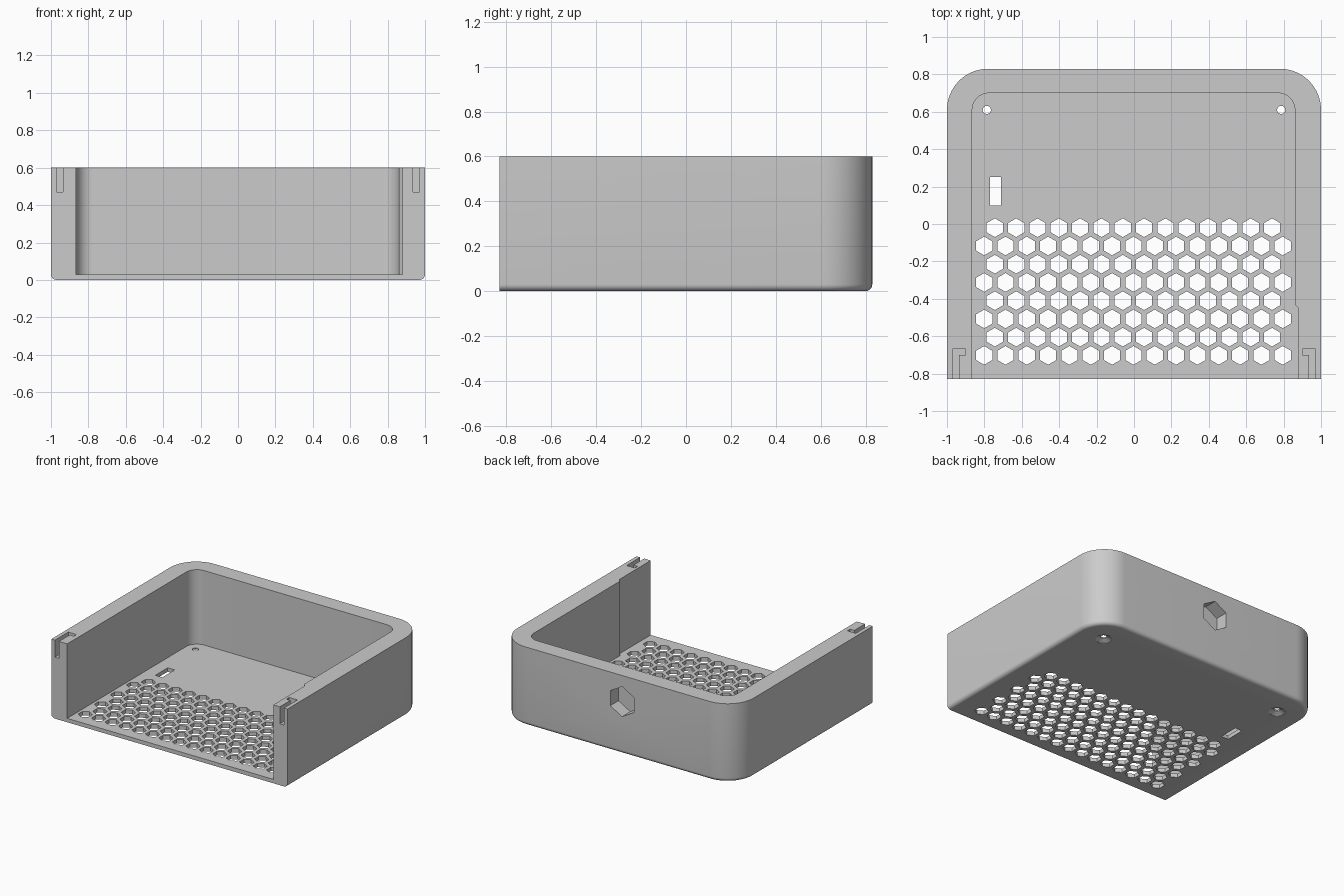
import bpy, bmesh
from math import sin, cos, pi
from mathutils import Matrix

cube = bpy.data.objects.get("Cube")
if cube:
    bpy.data.objects.remove(cube, do_unlink=True)

grey = bpy.data.materials.new("plain_grey")
grey.use_nodes = True
grey.diffuse_color = (0.6, 0.6, 0.6, 1)
grey.node_tree.nodes["Principled BSDF"].inputs["Base Color"].default_value = (0.6, 0.6, 0.6, 1)


def circle(x, y, r, n, start=0.0):
    return [(x + r * cos(start + 2 * pi * i / n), y + r * sin(start + 2 * pi * i / n)) for i in range(n)]


def arc(x, y, r, a0, a1, n=16):
    return [(x + r * cos(a0 + (a1 - a0) * i / n), y + r * sin(a0 + (a1 - a0) * i / n)) for i in range(n + 1)]


def loft(bm, layers):
    """Closed solid through a stack of (outline, z) layers."""
    rings = [[bm.verts.new((x, y, z)) for x, y in pts] for pts, z in layers]
    n = len(rings[0])
    for low, high in zip(rings, rings[1:]):
        for i in range(n):
            j = (i + 1) % n
            bm.faces.new((low[i], low[j], high[j], high[i]))
    bm.faces.new(rings[0][::-1])
    bm.faces.new(rings[-1])


def prism(bm, pts, z0, z1):
    loft(bm, [(pts, z0), (pts, z1)])


def make(name, bm):
    bmesh.ops.recalc_face_normals(bm, faces=bm.faces[:])
    mesh = bpy.data.meshes.new(name)
    bm.to_mesh(mesh)
    bm.free()
    obj = bpy.data.objects.new(name, mesh)
    mesh.materials.append(grey)
    bpy.context.collection.objects.link(obj)
    return obj


# Outer shell: rounded back corners and a rounded lower edge, square at the front
def shell_outline(inset):
    w, b, r = 1 - inset, 0.83 - inset, 0.22 - inset
    return ([(-w, -0.83), (w, -0.83)] + arc(w - r, b - r, r, 0, pi / 2)
            + arc(r - w, b - r, r, pi / 2, pi))


FILLET = 0.03
layers = []
for k in range(7):
    a = pi / 2 * k / 6
    layers.append((shell_outline(FILLET * (1 - sin(a))), FILLET * (1 - cos(a))))
layers.append((shell_outline(0), 0.6))
bm = bmesh.new()
loft(bm, layers)
tray = make("tray_body", bm)

cutters = []

# Cavity, open at the front, with a thinner front section in one wall
bm = bmesh.new()
prism(bm, [(-0.865, -1), (0.88, -1), (0.88, -0.45), (0.86, -0.43)]
      + arc(0.77, 0.61, 0.09, 0, pi / 2) + arc(-0.775, 0.61, 0.09, pi / 2, pi), 0.03, 0.8)
cutters.append(make("cavity_cutter", bm))

# Floor openings: vent grid, cable slot and countersunk screw holes
bm = bmesh.new()
PITCH = 0.114
for row in range(8):
    count = 14 + row % 2
    for col in range(count):
        x = (col - (count - 1) / 2) * PITCH - 0.003
        prism(bm, circle(x, -0.02 - row * 0.0975, 0.05, 6, pi / 2), -0.1, 0.1)
prism(bm, [(-0.77, 0.1), (-0.71, 0.1), (-0.71, 0.25), (-0.77, 0.25)], -0.1, 0.1)
for side in (-1, 1):
    wide = circle(side * 0.787, 0.61, 0.058, 32)
    narrow = circle(side * 0.787, 0.61, 0.022, 32)
    loft(bm, [(wide, -0.1), (wide, 0.002), (narrow, 0.02), (narrow, 0.1)])
cutters.append(make("floor_cutter", bm))

# L-shaped panel slots in the wall ends
bm = bmesh.new()
for s in (-1, 1):
    prism(bm, [(s * x, y) for x, y in ((0.97, -1), (0.97, -0.667), (0.9, -0.667),
                                       (0.9, -0.7), (0.935, -0.7), (0.935, -1))], 0.47, 0.8)
cutters.append(make("slot_cutter", bm))

# Hexagonal recess in the back wall
bm = bmesh.new()
prism(bm, circle(-0.04, 0.4, 0.115, 6, pi / 2), -1, -0.73)
bmesh.ops.transform(bm, matrix=Matrix.Rotation(pi / 2, 4, "X"), verts=bm.verts[:])
cutters.append(make("recess_cutter", bm))

# Cut everything out and tidy up
bpy.ops.object.select_all(action="DESELECT")
bpy.context.view_layer.objects.active = tray
tray.select_set(True)
for cutter in cutters:
    cutter.hide_render = True
    mod = tray.modifiers.new(cutter.name, "BOOLEAN")
    mod.operation = "DIFFERENCE"
    mod.solver = "EXACT"
    mod.object = cutter
    bpy.ops.object.modifier_apply(modifier=mod.name)
    bpy.data.objects.remove(cutter, do_unlink=True)
bpy.ops.object.shade_smooth_by_angle(angle=pi / 6)
